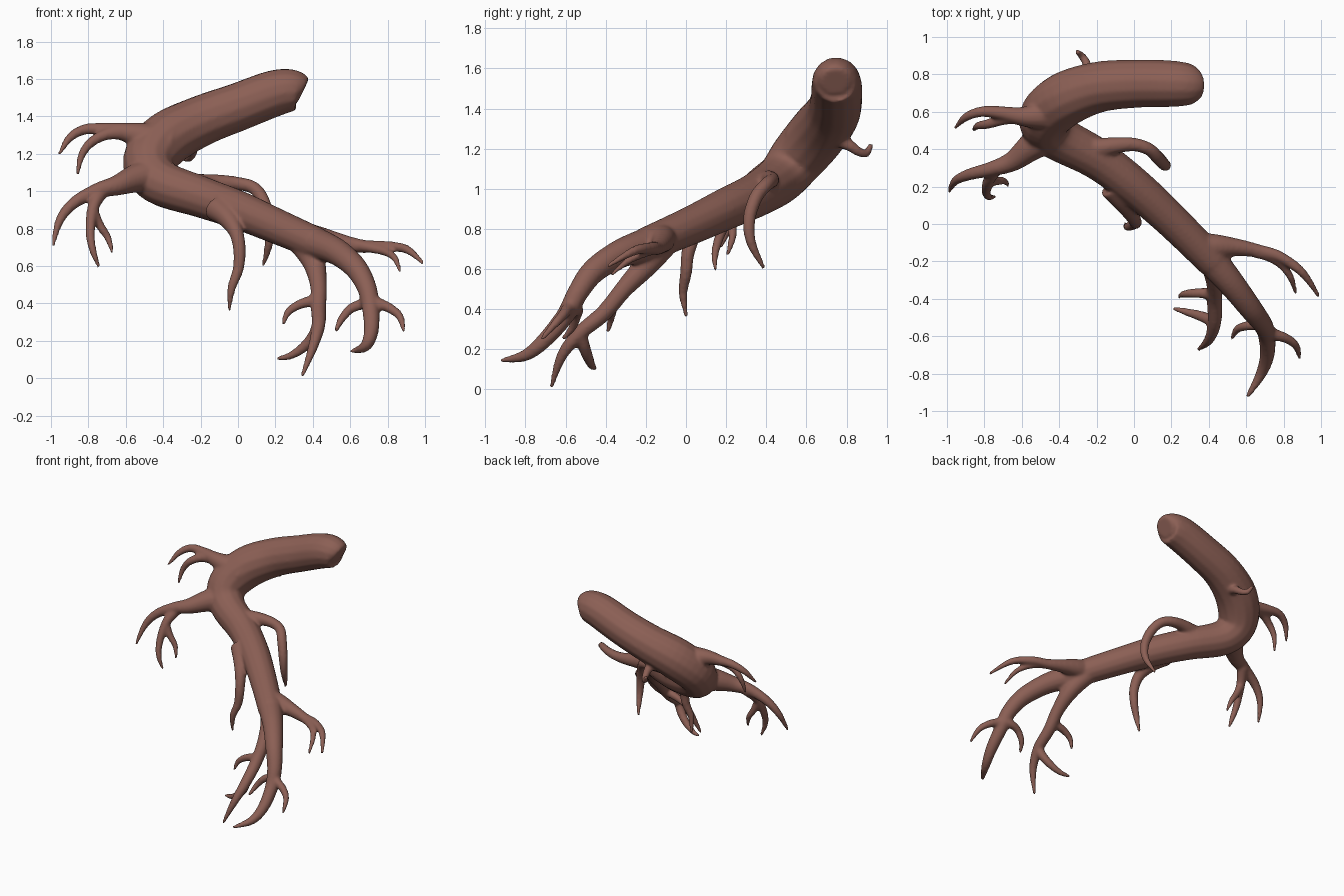
import bpy, bmesh, math
from mathutils import Vector

SIDES, STEPS = 14, 5
bm = bmesh.new()


def spline(p, i, t):
    """Catmull-Rom point (x, y, z, radius) on segment i."""
    a, b, c, d = p[max(i - 1, 0)], p[i], p[i + 1], p[min(i + 2, len(p) - 1)]
    return 0.5 * (2 * b + (c - a) * t + (2 * a - 5 * b + 4 * c - d) * t * t
                  + (3 * b - a - 3 * c + d) * t ** 3)


def limb(*pts):
    """Closed tapering tube through points given as (x, y, z, radius)."""
    p = [Vector(q) for q in pts]
    path = [spline(p, i, s / STEPS) for i in range(len(p) - 1) for s in range(STEPS)] + [p[-1]]
    pos = [q.to_3d() for q in path]
    rings, u = [], Vector((0.31, 0.52, 0.79))
    for k, c in enumerate(pos):
        tan = (pos[min(k + 1, len(pos) - 1)] - pos[max(k - 1, 0)]).normalized()
        u = (u - tan * u.dot(tan)).normalized()
        v = tan.cross(u)
        r = max(path[k].w, 0.009)
        rings.append([bm.verts.new(c + r * (u * math.cos(a) + v * math.sin(a)))
                      for a in (2 * math.pi * j / SIDES for j in range(SIDES))])
    for lo, hi in zip(rings, rings[1:]):
        for j in range(SIDES):
            n = (j + 1) % SIDES
            bm.faces.new((lo[j], lo[n], hi[n], hi[j]))
    bm.faces.new(rings[0][::-1])
    bm.faces.new(rings[-1])


# trunk: upper stub, bend, long lower run ending in the front fork
limb((.345, .745, 1.53, .07), (.31, .745, 1.54, .108), (.2, .75, 1.525, .125),
     (0, .75, 1.45, .13), (-.2, .73, 1.375, .137), (-.38, .66, 1.28, .148),
     (-.475, .56, 1.16, .142), (-.42, .47, 1.05, .125), (-.2, .35, .97, .112),
     (0, .20, .90, .105), (.2, .02, .815, .096), (.42, -.2, .72, .088))
# front fork, main limb and two twigs
limb((.36, -.13, .745, .085), (.42, -.2, .72, .085), (.53, -.33, .675, .072), (.63, -.46, .59, .062),
     (.69, -.54, .48, .053), (.71, -.6, .37, .047), (.712, -.7, .25, .04),
     (.68, -.8, .17, .03), (.605, -.925, .143, .012))
limb((.70, -.56, .42, .04), (.75, -.59, .40, .032), (.81, -.61, .375, .027),
     (.865, -.65, .33, .022), (.887, -.72, .25, .011))
limb((.71, -.56, .41, .038), (.66, -.54, .395, .03), (.6, -.545, .37, .026),
     (.55, -.565, .31, .021), (.523, -.615, .25, .011))
# drooping limb and two twigs
limb((.31, -.08, .76, .07), (.40, -.19, .63, .062), (.43, -.31, .5, .046), (.43, -.41, .38, .042),
     (.43, -.53, .28, .037), (.40, -.62, .165, .027), (.342, -.672, .008, .011))
limb((.43, -.38, .42, .036), (.38, -.37, .41, .03), (.32, -.37, .39, .026),
     (.265, -.375, .35, .02), (.24, -.39, .285, .011))
limb((.43, -.53, .28, .036), (.4, -.51, .22, .032), (.35, -.49, .165, .028),
     (.28, -.47, .12, .021), (.207, -.45, .105, .011))
# right-hand limb and its twig
limb((.34, -.12, .76, .075), (.44, -.12, .745, .066), (.55, -.125, .725, .048), (.67, -.145, .705, .036),
     (.78, -.175, .705, .03), (.9, -.26, .69, .024), (.99, -.39, .615, .011))
limb((.65, -.15, .71, .032), (.72, -.175, .695, .027), (.79, -.22, .675, .023),
     (.84, -.29, .64, .019), (.865, -.375, .57, .01))
# hanging front rootlet
limb((-.12, .2, .91, .07), (-.06, .12, .86, .055), (-.01, .045, .78, .04), (.008, .01, .68, .034),
     (0, 0, .58, .03), (-.035, -.015, .48, .023), (-.048, .002, .36, .01))
# arching rear rootlet
limb((-.34, .41, 1.02, .075), (-.2, .405, 1.035, .058), (-.1, .42, 1.045, .045), (0, .425, 1.04, .037),
     (.08, .40, 1.02, .035), (.13, .35, .96, .035), (.165, .315, .85, .032),
     (.167, .325, .73, .025), (.135, .39, .602, .011))
# lower left limb with two twigs
limb((-.42, .5, 1.09, .11), (-.54, .42, 1.07, .08), (-.65, .335, 1.03, .055), (-.76, .295, 1.0, .041),
     (-.88, .265, .935, .032), (-.955, .23, .84, .024), (-.99, .17, .703, .01))
limb((-.73, .31, 1.0, .04), (-.775, .235, .91, .032), (-.79, .175, .78, .026),
     (-.775, .145, .68, .02), (-.742, .147, .592, .01))
limb((-.775, .23, .9, .028), (-.74, .23, .82, .025), (-.695, .23, .75, .02), (-.672, .205, .67, .01))
# upper left limb with one twig
limb((-.38, .6, 1.25, .11), (-.5, .58, 1.29, .078), (-.6, .575, 1.315, .052), (-.72, .595, 1.33, .036),
     (-.82, .6, 1.33, .029), (-.9, .57, 1.285, .023), (-.957, .513, 1.195, .01))
limb((-.62, .575, 1.315, .042), (-.7, .56, 1.305, .032), (-.78, .535, 1.265, .027),
     (-.835, .525, 1.195, .021), (-.86, .5, 1.085, .01))
# small hooked rear rootlet
limb((-.27, .72, 1.26, .05), (-.245, .8, 1.225, .032), (-.255, .86, 1.185, .024),
     (-.28, .9, 1.178, .021), (-.307, .923, 1.225, .013))

bmesh.ops.recalc_face_normals(bm, faces=bm.faces)
mesh = bpy.data.meshes.new("root")
bm.to_mesh(mesh)
bm.free()
root = bpy.data.objects.new("root", mesh)
bpy.context.collection.objects.link(root)

# fuse the limbs into one skin and soften the joints
remesh = root.modifiers.new("fuse", 'REMESH')
remesh.mode = 'VOXEL'
remesh.voxel_size = 0.01
remesh.use_smooth_shade = True
soften = root.modifiers.new("soften", 'SMOOTH')
soften.factor = 0.5
soften.iterations = 8

bark = bpy.data.materials.new("reddish brown bark")
bark.diffuse_color = (0.26, 0.115, 0.09, 1)
mesh.materials.append(bark)
for f in mesh.polygons:
    f.use_smooth = True
